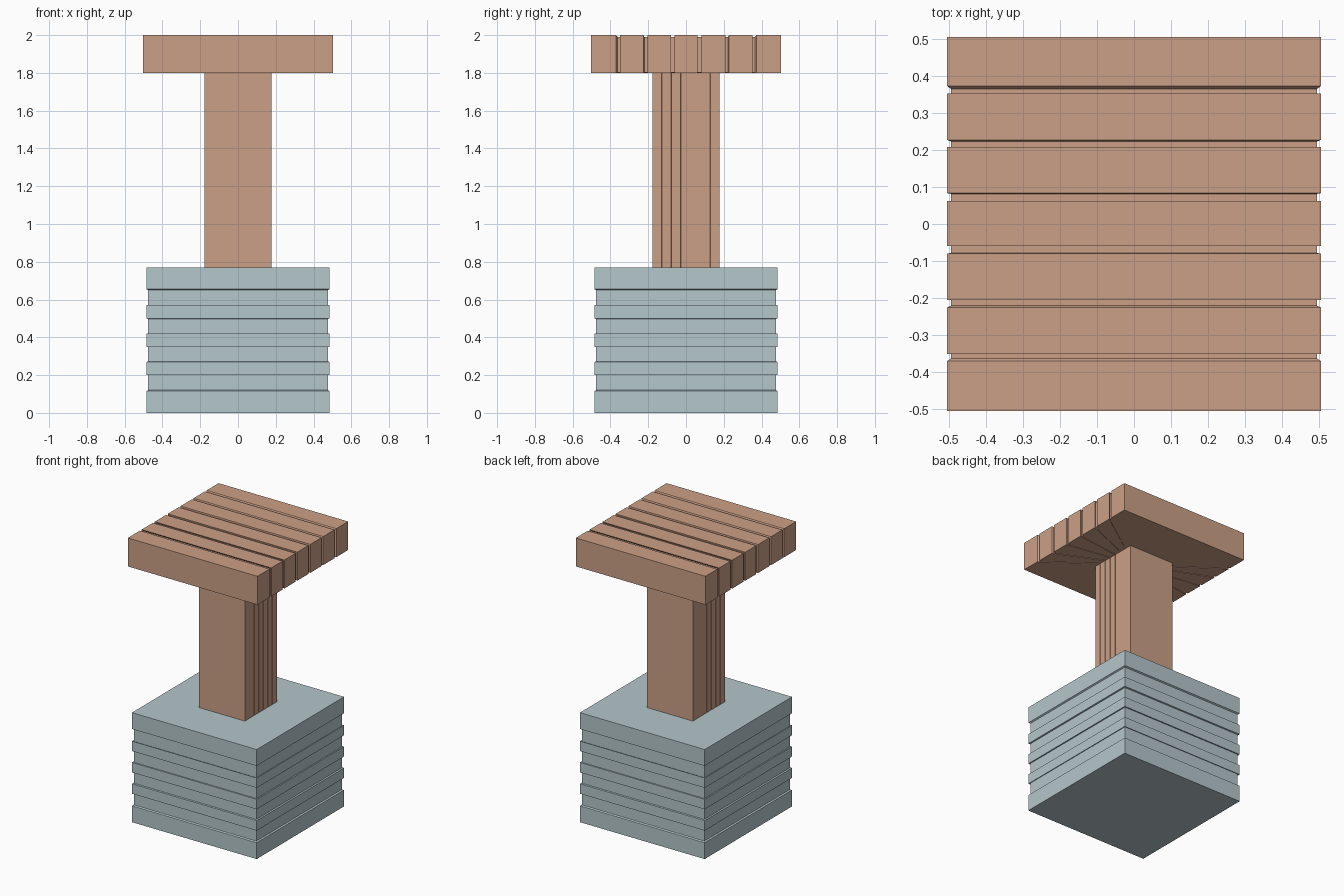
import bpy
import bmesh

if "Cube" in bpy.data.objects:
    bpy.data.objects.remove(bpy.data.objects["Cube"])


def material(name, color):
    mat = bpy.data.materials.new(name)
    mat.use_nodes = True
    mat.diffuse_color = color
    mat.node_tree.nodes["Principled BSDF"].inputs["Base Color"].default_value = color
    return mat


def finish(bm, name, mat):
    bmesh.ops.recalc_face_normals(bm, faces=bm.faces)
    mesh = bpy.data.meshes.new(name)
    bm.to_mesh(mesh)
    bm.free()
    mesh.materials.append(mat)
    obj = bpy.data.objects.new(name, mesh)
    bpy.context.collection.objects.link(obj)


def bridge(bm, a, b):
    for i in range(len(a)):
        j = (i + 1) % len(a)
        bm.faces.new((a[i], a[j], b[j], b[i]))


wood = material("warm tan wood", (0.60, 0.35, 0.24, 1))
stone = material("pale blue grey stone", (0.46, 0.57, 0.60, 1))
SHRINK = 0.98  # groove floors are the outer shape drawn slightly inward

# Stone base: square rings stacked up, with four recessed bands
HALF, HEIGHT = 0.485, 0.77
bm = bmesh.new()
levels = [(0, 1)]
for low, high in ((0.115, 0.2), (0.27, 0.35), (0.42, 0.5), (0.57, 0.655)):
    inner = [HEIGHT / 2 + (z - HEIGHT / 2) * SHRINK for z in (low, high)]
    levels += [(low, 1), (inner[0], SHRINK), (inner[1], SHRINK), (high, 1)]
levels.append((HEIGHT, 1))
rings = []
for z, s in levels:
    h = HALF * s
    rings.append([bm.verts.new((x, y, z)) for x, y in ((-h, -h), (h, -h), (h, h), (-h, h))])
for a, b in zip(rings, rings[1:]):
    bridge(bm, a, b)
bm.faces.new(rings[0])
bm.faces.new(rings[-1])
finish(bm, "stone_base", stone)

# Grooved outline shared by the post and the slab: (y, recessed)
TOP = 0.504
outline = [(-TOP, False)]
for low, high in ((-0.37, -0.35), (-0.225, -0.205), (-0.08, -0.06),
                  (0.062, 0.083), (0.208, 0.227), (0.352, 0.372)):
    outline += [(low, False), (low * SHRINK, True), (high * SHRINK, True), (high, False)]
outline.append((TOP, False))


def outline_ring(bm, z, scale, recess_z):
    right = [(TOP * (SHRINK if r else 1), y, r) for y, r in outline]
    left = [(-x, y, r) for x, y, r in reversed(right)]
    return [bm.verts.new((x * scale, y * scale, recess_z if r else z))
            for x, y, r in right + left]


# Post flaring into the planked slab
POST = 0.352
bm = bmesh.new()
rings = [outline_ring(bm, HEIGHT, POST, HEIGHT),
         outline_ring(bm, 1.8, POST, 1.803),
         outline_ring(bm, 1.8, 1, 1.803),
         outline_ring(bm, 2.0, 1, 1.99)]
for a, b in zip(rings, rings[1:]):
    bridge(bm, a, b)
top = rings[-1]
for i in range(len(outline) - 1):
    bm.faces.new((top[i], top[i + 1], top[-2 - i], top[-1 - i]))
finish(bm, "grooved_post_and_slab", wood)
